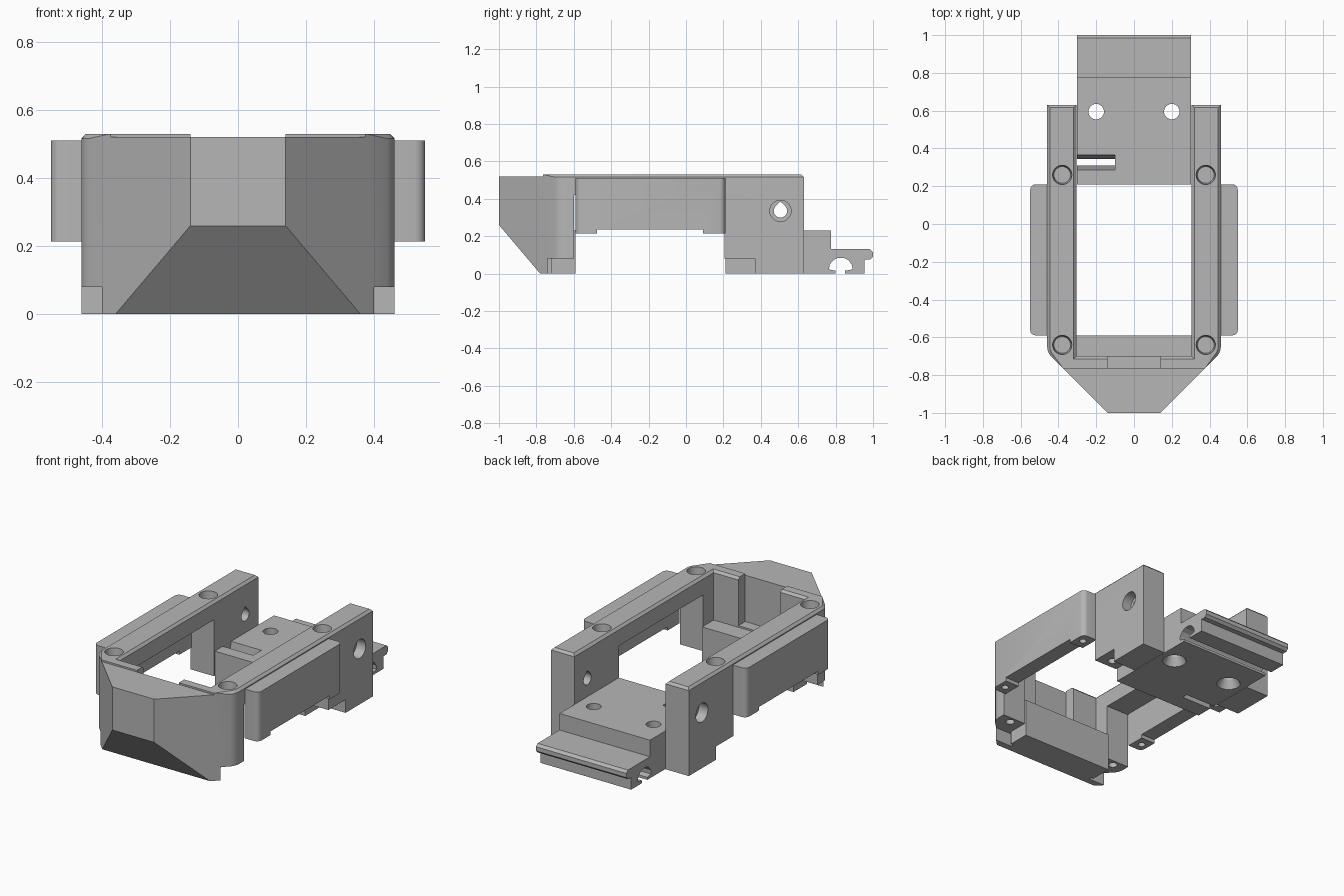
import bpy, bmesh
from math import sin, cos, pi, radians

cube = bpy.data.objects.get("Cube")
if cube:
    bpy.data.objects.remove(cube, do_unlink=True)

GREY = (0.47, 0.47, 0.47, 1)
mat = bpy.data.materials.new("plain grey")
mat.use_nodes = True
mat.diffuse_color = GREY
mat.node_tree.nodes["Principled BSDF"].inputs["Base Color"].default_value = GREY


def prism(name, pts, axis, lo, hi):
    """Extrude a flat outline: (y, z) points along x, or (x, y) points along z."""
    bm = bmesh.new()
    place = (lambda p, t: (t, p[0], p[1])) if axis == "x" else (lambda p, t: (p[0], p[1], t))
    a = [bm.verts.new(place(p, lo)) for p in pts]
    b = [bm.verts.new(place(p, hi)) for p in pts]
    bm.faces.new(a)
    bm.faces.new(b[::-1])
    for i in range(len(pts)):
        j = (i + 1) % len(pts)
        bm.faces.new((a[i], b[i], b[j], a[j]))
    bmesh.ops.recalc_face_normals(bm, faces=bm.faces)
    mesh = bpy.data.meshes.new(name)
    bm.to_mesh(mesh)
    bm.free()
    mesh.materials.append(mat)
    ob = bpy.data.objects.new(name, mesh)
    bpy.context.collection.objects.link(ob)
    return ob


def box(name, x0, x1, y0, y1, z0, z1):
    return prism(name, [(x0, y0), (x1, y0), (x1, y1), (x0, y1)], "z", z0, z1)


def ring(cx, cy, r, n=32):
    return [(cx + r * cos(2 * pi * i / n), cy + r * sin(2 * pi * i / n)) for i in range(n)]


def cone(x, y, z0, r0, z1, r1):
    """Tapered round cutter standing on z0."""
    ob = prism("cone_cutter", ring(x, y, r0), "z", z0, z1)
    for v in ob.data.vertices:
        if v.co.z > (z0 + z1) / 2:
            v.co.x = x + (v.co.x - x) * r1 / r0
            v.co.y = y + (v.co.y - y) * r1 / r0
    return ob


def cut(ob, *cutters):
    """Subtract each cutter and throw it away."""
    for c in cutters:
        c.hide_render = True
        m = ob.modifiers.new("cut", "BOOLEAN")
        m.operation = "DIFFERENCE"
        m.solver = "EXACT"
        m.object = c
        bpy.context.view_layer.objects.active = ob
        bpy.ops.object.modifier_apply(modifier=m.name)
        bpy.data.objects.remove(c, do_unlink=True)


def bevel(ob, rule, size, segments=1):
    """Bevel the edges whose two end points satisfy the rule."""
    bm = bmesh.new()
    bm.from_mesh(ob.data)
    edges = [e for e in bm.edges if rule(e.verts[0].co, e.verts[1].co)]
    bmesh.ops.bevel(bm, geom=edges, offset=size, segments=segments,
                    profile=0.5, affect="EDGES", clamp_overlap=True)
    bm.to_mesh(ob.data)
    bm.free()


def upright(a, b):
    return abs(a.z - b.z) > 0.1


W, IN, TOP = 0.46, 0.305, 0.53

# Main frame: a U-shaped plan with a tapered nose
half = [(IN, -0.70), (IN, 0.63), (W, 0.63), (W, -0.68), (0.14, -1.0)]
frame = prism("main_frame", half + [(-x, y) for x, y in half[::-1]], "z", 0, TOP)
bevel(frame, lambda a, b: upright(a, b) and abs(a.x) > 0.4 and a.y < 0, 0.03, 3)
bevel(frame, lambda a, b: min(a.z, b.z) > TOP - 0.01 and min(a.y, b.y) > -0.72, 0.014)

# Nose underside slope, lowered nose top and recess behind it
cut(frame,
    prism("slope", [(-1.2, 0.496), (-0.78, 0), (-0.695, -0.1), (-1.2, -0.1)], "x", -1, 1),
    box("nose_top", -1, 1, -1.2, -0.765, 0.52, 1),
    box("recess", -0.14, 0.14, -0.765, -0.6, 0.24, 1))

# Openings under the rails and raised feet
cut(frame, box("side_gap", -1, 1, -0.6, 0.205, -1, 0.42))
for s in (-1, 1):
    x0, x1 = sorted((s * 0.29, s * 0.6))
    cut(frame, box("front_foot", x0, x1, -0.74, -0.5, -1, 0.08),
        box("rear_foot", x0, x1, 0.1, 0.37, -1, 0.08))
    # Screw holes from above and below
    for y in (-0.64, 0.26):
        cut(frame, cone(s * 0.38, y, 0.45, 0.044, TOP + 0.01, 0.052),
            prism("foot_hole", ring(s * 0.38, y, 0.025), "z", -0.1, 0.16))
    # Teardrop cross hole with an outer counterbore
    r = 0.036
    arc = [radians(135 + 270 * i / 24) for i in range(25)]
    drop = [(0.505 + r * cos(t), 0.335 + r * sin(t)) for t in arc] + [(0.505, 0.335 + r * 1.4)]
    x0, x1 = sorted((s * 0.2, s * 0.6))
    c0, c1 = sorted((s * 0.40, s * 0.6))
    cut(frame, prism("cross_hole", drop, "x", x0, x1),
        prism("counterbore", ring(0.505, 0.335, 0.057), "x", c0, c1))

# Ledge inside the front wall
box("front_ledge", -IN, IN, -0.72, -0.59, 0, 0.23)

# Side guards with two drilled tabs each
guard = [(-0.59, 0.213), (-0.475, 0.213), (-0.475, 0.235), (0.09, 0.235),
         (0.09, 0.213), (0.21, 0.213), (0.21, 0.51), (-0.59, 0.51)]
for s, side in ((1, "left"), (-1, "right")):
    x0, x1 = sorted((s * 0.455, s * 0.55))
    g = prism(side + "_guard", guard, "x", x0, x1)
    bevel(g, lambda a, b: upright(a, b) and abs(a.x) > 0.5 and abs(b.x) > 0.5, 0.03, 4)
    cut(g, *[prism("tab_hole", ring(s * 0.505, y, 0.02), "z", 0.1, 0.28) for y in (-0.535, 0.15)])

# Rear plate with the stepped end, lip and keyhole channel
plate = prism("rear_plate", [
    (0.21, 0), (0.80, 0), (0.80, 0.015), (0.765, 0.022), (0.767, 0.045), (0.785, 0.07),
    (0.81, 0.083), (0.845, 0.083), (0.87, 0.07), (0.888, 0.045), (0.89, 0.022),
    (0.85, 0.015), (0.85, 0), (0.955, 0), (0.955, 0.075), (0.985, 0.075), (1, 0.09),
    (1, 0.115), (0.985, 0.13), (0.775, 0.13), (0.775, 0.23), (0.21, 0.23)], "x", -0.302, 0.302)
slot = [(0.31, -0.1), (0.345, -0.1), (0.345, 0.1), (0.367, 0.24), (0.285, 0.24), (0.31, 0.1)]
cut(plate, prism("slot", slot, "x", -0.4, -0.10))
for s in (-1, 1):
    cut(plate, prism("bolt_hole", ring(s * 0.2, 0.595, 0.041), "z", -0.1, 0.4),
        cone(s * 0.2, 0.595, -0.01, 0.072, 0.05, 0.04))

# Smooth the round parts and keep hard edges
for ob in bpy.context.scene.objects:
    ob.select_set(ob.type == "MESH")
bpy.context.view_layer.objects.active = frame
bpy.ops.object.shade_smooth_by_angle(angle=radians(25))
